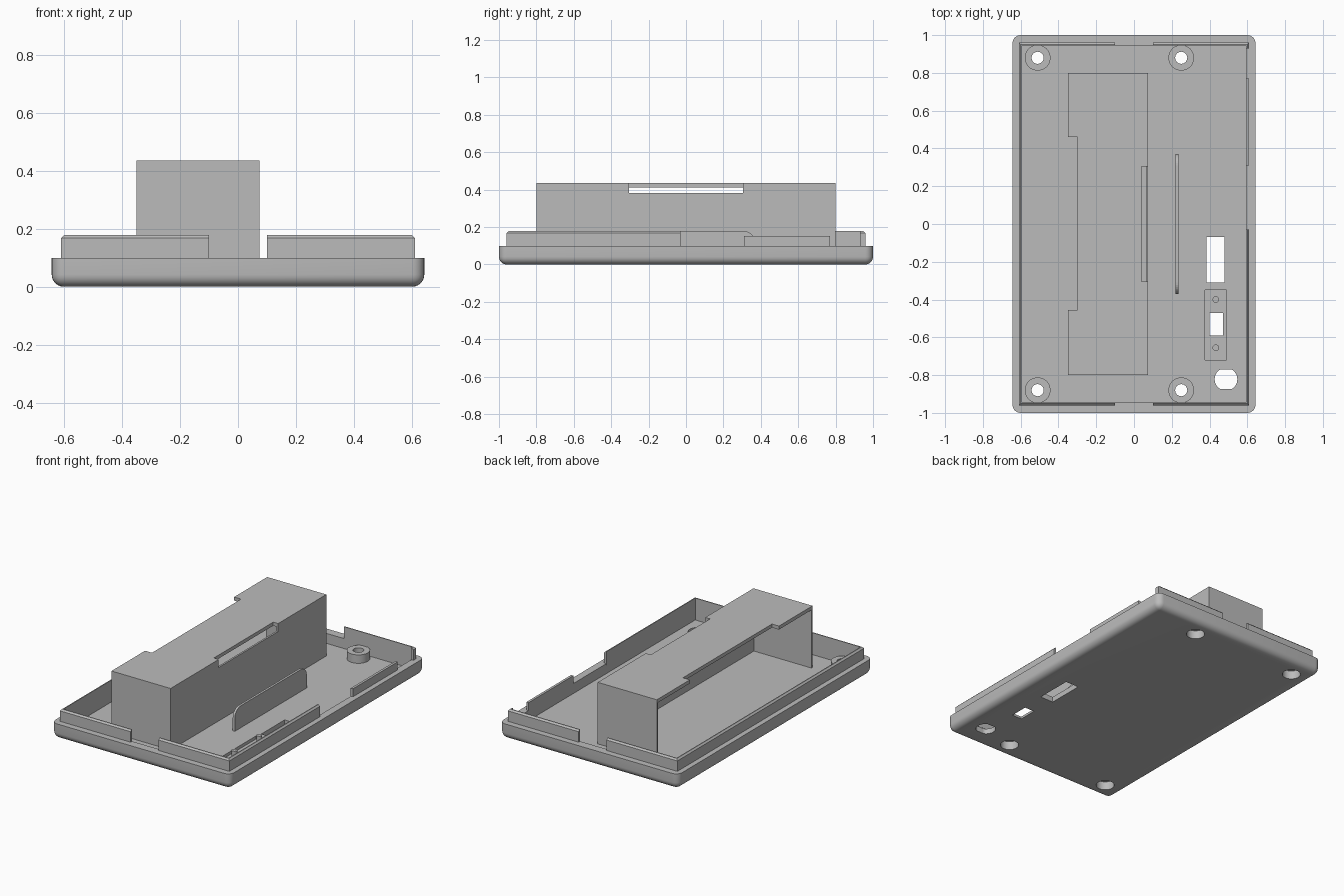
import bpy, bmesh, math
from mathutils import Matrix, Vector

old = bpy.data.objects.get("Cube")
if old:
    bpy.data.objects.remove(old, do_unlink=True)

grey = bpy.data.materials.new("plain grey")
grey.use_nodes = True
grey.diffuse_color = (0.5, 0.5, 0.5, 1)
grey.node_tree.nodes["Principled BSDF"].inputs["Base Color"].default_value = (0.5, 0.5, 0.5, 1)

FLOOR, RIM, LIP = 0.035, 0.10, 0.178


def finish(name, bm):
    mesh = bpy.data.meshes.new(name)
    bmesh.ops.recalc_face_normals(bm, faces=bm.faces)
    bm.to_mesh(mesh)
    bm.free()
    mesh.materials.append(grey)
    ob = bpy.data.objects.new(name, mesh)
    bpy.context.collection.objects.link(ob)
    return ob


def box(name, x, y, z, bevel=0, segments=1, pick=None):
    """Box from three (low, high) ranges, with chosen edges bevelled."""
    bm = bmesh.new()
    bmesh.ops.create_cube(bm, size=1)
    for v in bm.verts:
        v.co = Vector([r[0] if c < 0 else r[1] for c, r in zip(v.co, (x, y, z))])
    if bevel:
        edges = [e for e in bm.edges if pick(e)]
        bmesh.ops.bevel(bm, geom=edges, offset=bevel, segments=segments,
                        profile=0.5, affect='EDGES')
    return finish(name, bm)


def cylinder(name, x, y, z, r, flat=None):
    bm = bmesh.new()
    bmesh.ops.create_cone(bm, cap_ends=True, segments=40, radius1=r, radius2=r,
                          depth=z[1] - z[0])
    for v in bm.verts:
        if flat:
            v.co.y = max(-flat, min(flat, v.co.y))
    bmesh.ops.remove_doubles(bm, verts=bm.verts, dist=1e-5)
    bmesh.ops.translate(bm, verts=bm.verts, vec=(x, y, sum(z) / 2))
    return finish(name, bm)


def combine(ob, others, operation='DIFFERENCE'):
    for other in others:
        mod = ob.modifiers.new("cut", 'BOOLEAN')
        mod.operation, mod.solver, mod.object = operation, 'EXACT', other
        bpy.context.view_layer.objects.active = ob
        bpy.ops.object.modifier_apply(modifier=mod.name)
        bpy.data.objects.remove(other, do_unlink=True)


def smooth(ob):
    bpy.ops.object.select_all(action='DESELECT')
    ob.select_set(True)
    bpy.context.view_layer.objects.active = ob
    bpy.ops.object.shade_smooth_by_angle(angle=math.radians(30))


def not_top(e):
    return min(v.co.z for v in e.verts) < RIM - 0.001


def top_edge(e):
    return min(v.co.z for v in e.verts) > LIP - 0.001


# Shallow tray with rounded underside, and its screw bosses
tray = box("tray", (-0.643, 0.643), (-1, 1), (0, RIM), 0.042, 6, not_top)
combine(tray, [box("cavity", (-0.595, 0.595), (-0.945, 0.945), (FLOOR, 0.3))])
screws = [(x, y) for x in (-0.51, 0.25) for y in (-0.88, 0.88)]
for x, y in screws:
    combine(tray, [cylinder("boss", x, y, (0.02, 0.09), 0.068)], 'UNION')
    combine(tray, [cylinder("counterbore", x, y, (-0.1, 0.055), 0.055),
                   cylinder("screw_hole", x, y, (-0.1, 0.3), 0.032)])

# Floor openings: connector window, switch recess and slot, round socket
combine(tray, [
    box("window", (0.385, 0.48), (-0.31, -0.07), (-0.1, 0.3)),
    box("switch_recess", (0.375, 0.49), (-0.72, -0.35), (0.015, 0.3)),
    box("switch_slot", (0.4, 0.47), (-0.59, -0.47), (-0.1, 0.3)),
    cylinder("socket", 0.487, -0.822, (-0.1, 0.3), 0.06, 0.052)])
smooth(tray)

# Switch locating pins
for name, y in (("front_switch_pin", -0.655), ("rear_switch_pin", -0.4)):
    smooth(cylinder(name, 0.433, y, (0.01, 0.075), 0.017))

# Thin raised lip with gaps for openings
lip = box("lip", (-0.61, 0.61), (-0.96, 0.96), (RIM - 0.01, LIP), 0.01, 1, top_edge)
combine(lip, [
    box("inside", (-0.594, 0.594), (-0.944, 0.944), (0, 0.3)),
    box("end_gaps", (-0.1, 0.1), (-1.1, 1.1), (0, 0.3)),
    box("side_gap", (0.5, 0.7), (-0.03, 0.31), (0, 0.3)),
    box("low_side", (0.5, 0.7), (0.3, 0.78), (0.152, 0.3)),
    box("rear_gap", (0.5, 0.7), (0.77, 0.93), (0, 0.3))])

# Upright fin with rounded top corners
box("fin", (0.221, 0.236), (-0.37, 0.37), (0.02, LIP), 0.06, 8,
    lambda e: all(v.co.z > 0.1 for v in e.verts)
    and abs(e.verts[0].co.x - e.verts[1].co.x) > 0.001)

# Tall compartment, open on its right-hand face, with notched cover
bay = box("compartment", (-0.35, 0.075), (-0.8, 0.8), (0.02, 0.435))
combine(bay, [
    box("hollow", (-0.5, 0.063), (-0.788, 0.788), (-0.1, 0.412)),
    box("cover_notch", (-0.5, -0.3), (-0.455, 0.46), (0.3, 0.5)),
    box("latch_slot", (0.04, 0.2), (-0.305, 0.305), (0.383, 0.5))])
